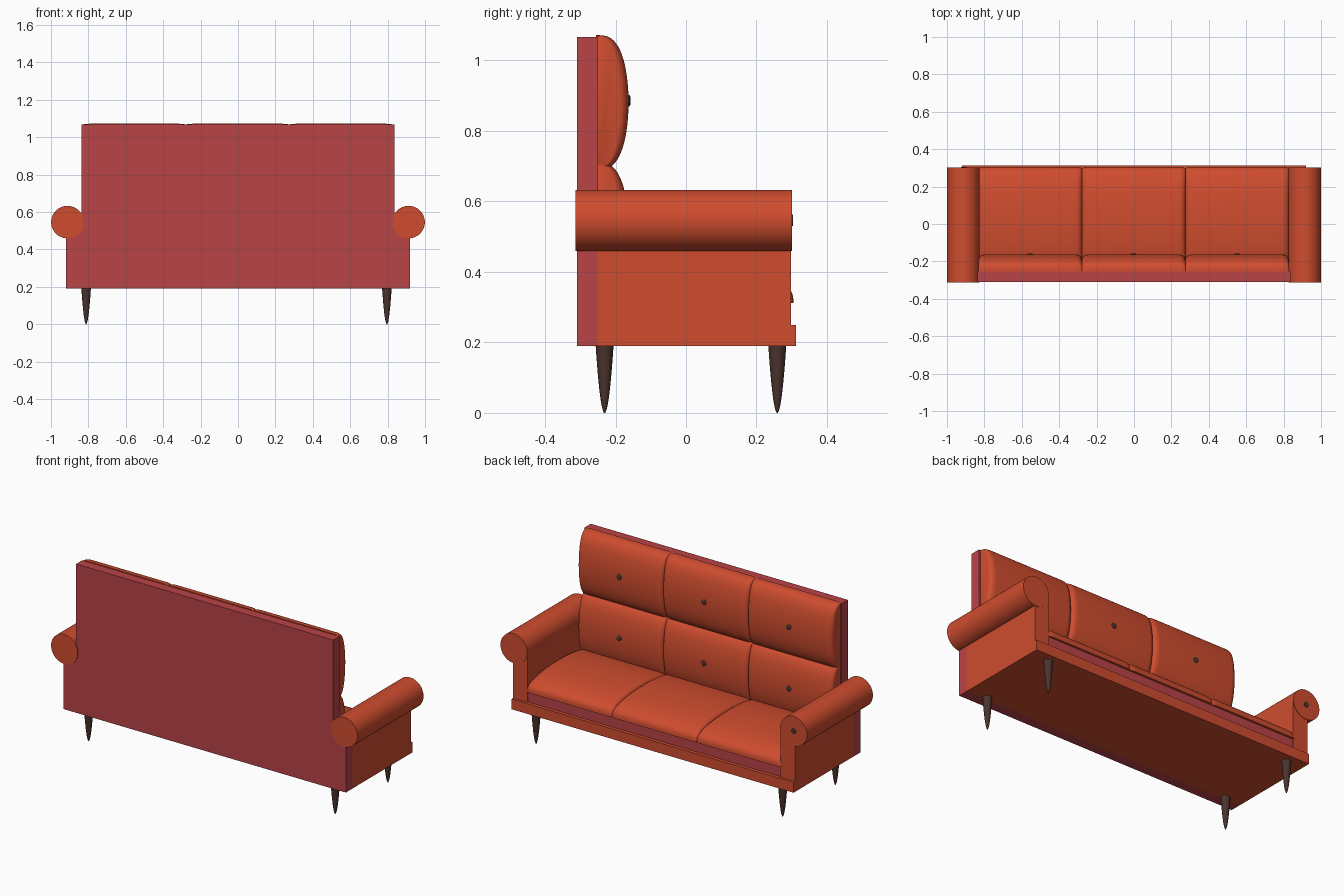
import bpy, bmesh, math

if "Cube" in bpy.data.objects:
    bpy.data.objects.remove(bpy.data.objects["Cube"])


def material(name, rgb):
    m = bpy.data.materials.new(name)
    m.diffuse_color = (*rgb, 1)
    m.use_nodes = True
    m.node_tree.nodes["Principled BSDF"].inputs["Base Color"].default_value = m.diffuse_color
    return m


ORANGE = material("orange upholstery", (0.62, 0.073, 0.028))
RED = material("red fabric", (0.485, 0.056, 0.064))
BROWN = material("dark brown wood", (0.068, 0.034, 0.027))


def finish(name, bm, mat, smooth=True):
    bmesh.ops.recalc_face_normals(bm, faces=bm.faces)
    me = bpy.data.meshes.new(name)
    bm.to_mesh(me)
    bm.free()
    me.materials.append(mat)
    ob = bpy.data.objects.new(name, me)
    bpy.context.collection.objects.link(ob)
    if smooth:
        bpy.ops.object.select_all(action='DESELECT')
        ob.select_set(True)
        bpy.context.view_layer.objects.active = ob
        bpy.ops.object.shade_smooth_by_angle(angle=math.radians(40))
    return ob


def box(name, x0, x1, y0, y1, z0, z1, mat):
    bm = bmesh.new()
    bmesh.ops.create_cube(bm, size=1)
    for v in bm.verts:
        v.co = ((x0 + x1) / 2 + v.co.x * (x1 - x0),
                (y0 + y1) / 2 + v.co.y * (y1 - y0),
                (z0 + z1) / 2 + v.co.z * (z1 - z0))
    return finish(name, bm, mat, False)


def loft(bm, rings):
    """Skin a list of equal closed rings and cap both ends."""
    rings = [[bm.verts.new(p) for p in r] for r in rings]
    n = len(rings[0])
    for a, b in zip(rings, rings[1:]):
        for i in range(n):
            bm.faces.new((a[i], a[(i + 1) % n], b[(i + 1) % n], b[i]))
    bm.faces.new(rings[0])
    bm.faces.new(rings[-1])


def round_part(name, stations, place, mat, n=32):
    """Turned part: stations are (distance along axis, radius)."""
    bm = bmesh.new()
    loft(bm, [[place(r * math.cos(2 * math.pi * i / n), r * math.sin(2 * math.pi * i / n), d)
               for i in range(n)] for d, r in stations])
    return finish(name, bm, mat)


def cushion(name, cx, half_w, half_l, thick, place):
    """Domed pillow: flat underside, bulging top, rounded ends."""
    profile = [(-half_l, 0)]
    for i in range(1, 40):
        t = -math.cos(math.pi * i / 40)
        profile.append((half_l * t, thick * (1 - t * t) ** 0.33))
    profile.append((half_l, 0))
    r = 0.035
    steps = [math.sin(math.pi / 2 * i / 8) for i in range(9)]
    ends = [(half_w - r + r * s, 1 - math.sqrt(max(0, 1 - s * s))) for s in steps]
    stations = [(-x, k) for x, k in reversed(ends)] + ends
    bm = bmesh.new()
    loft(bm, [[place(cx + x, l * (1 - 0.035 * k), h * (1 - 0.3 * k)) for l, h in profile]
              for x, k in stations])
    return finish(name, bm, ORANGE)


# Stepped back board, wide at the base and narrower above the arms
outline = [(-0.92, 0.19), (0.92, 0.19), (0.92, 0.56), (0.838, 0.56),
           (0.838, 1.067), (-0.838, 1.067), (-0.838, 0.56), (-0.92, 0.56)]
bm = bmesh.new()
loft(bm, [[(x, y, z) for x, z in outline] for y in (-0.31, -0.25)])
finish("back_board", bm, RED, False)

# Base and seat platform
box("base_rail", -0.92, 0.92, -0.25, 0.312, 0.19, 0.25, ORANGE)
box("seat_platform", -0.825, 0.825, -0.25, 0.292, 0.25, 0.315, RED)

# Arms: flat panel with a rolled top
for side, s in (("left", -1), ("right", 1)):
    a, b = sorted((s * 0.825, s * 0.92))
    box(side + "_arm_panel", a, b, -0.25, 0.298, 0.25, 0.54, ORANGE)
    round_part(side + "_arm_roll", [(-0.314, 0.087), (0.301, 0.087)],
               lambda u, v, d: (s * 0.912 + u, d, 0.546 + v), ORANGE, 64)

BUTTON = [(-0.01, 0.016), (0.002, 0.016), (0.005, 0.012), (0.006, 0.005)]

# Three columns of seat and back cushions with buttons
for i in (-1, 0, 1):
    cx = i * 0.553 - 0.002
    cushion(f"seat_cushion_{i + 2}", cx, 0.277, 0.285, 0.092,
            lambda x, l, h: (x, 0.02 + l, 0.312 + h))
    for level, cz in (("lower", 0.52), ("upper", 0.881)):
        cushion(f"{level}_back_cushion_{i + 2}", cx, 0.277, 0.191, 0.092,
                lambda x, l, h: (x, -0.255 + h, cz + l))
        round_part(f"{level}_button_{i + 2}", BUTTON,
                   lambda u, v, d: (cx + u, -0.163 + d, cz + 0.005 + v), BROWN, 20)

# Button on one arm end
round_part("arm_button", [(0.295, 0.016), (0.303, 0.016), (0.304, 0.012)],
           lambda u, v, d: (-0.911 + u, d, 0.547 + v), BROWN, 20)

# Tapered legs
for sx, x in (("left", -0.812), ("right", 0.796)):
    for sy, y in (("front", -0.231), ("back", 0.259)):
        zs = [0.2 * (j / 14) ** 2 for j in range(15)]
        round_part(f"{sy}_{sx}_leg", [(z, max(0.002, 0.026 * math.sqrt(z / 0.2))) for z in zs],
                   lambda u, v, d: (x + u, y + v, d), BROWN, 24)
